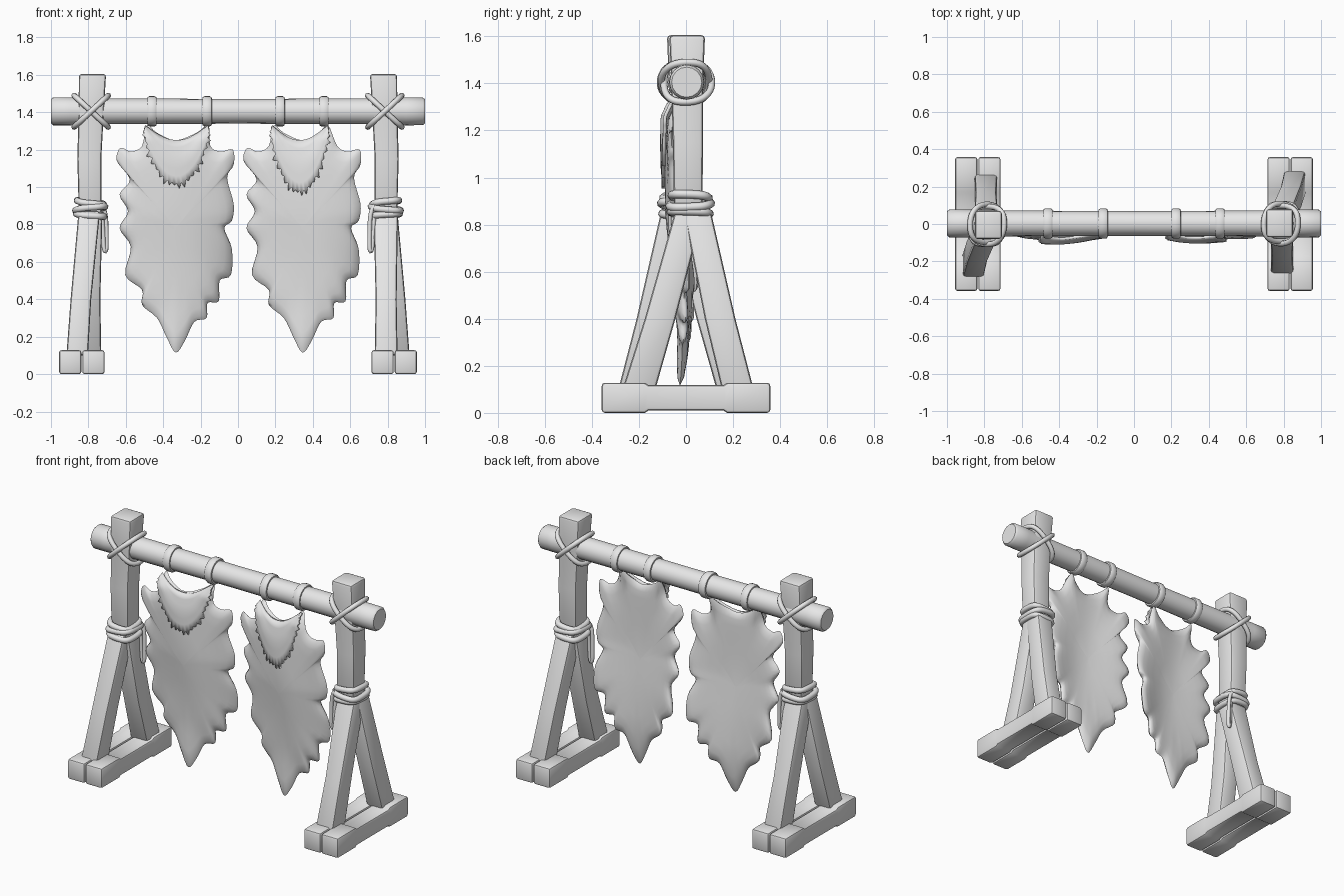
import bpy, bmesh
from math import sin, cos, pi, copysign
from mathutils import Vector

cube = bpy.data.objects.get("Cube")
if cube:
    bpy.data.objects.remove(cube)

grey = bpy.data.materials.new("plain grey")
grey.use_nodes = True
grey.diffuse_color = (0.8, 0.8, 0.8, 1)
grey.node_tree.nodes["Principled BSDF"].inputs["Base Color"].default_value = (0.8, 0.8, 0.8, 1)


def smooth(obj, angle):
    bpy.ops.object.select_all(action='DESELECT')
    obj.select_set(True)
    bpy.context.view_layer.objects.active = obj
    bpy.ops.object.shade_smooth_by_angle(angle=angle)
    return obj


def finish(name, bm, angle=0.75):
    bmesh.ops.recalc_face_normals(bm, faces=bm.faces)
    mesh = bpy.data.meshes.new(name)
    bm.to_mesh(mesh)
    bm.free()
    mesh.materials.append(grey)
    obj = bpy.data.objects.new(name, mesh)
    bpy.context.collection.objects.link(obj)
    return smooth(obj, angle)


def skin(bm, rings):
    """Bridge equal closed loops of points with quads and cap both ends."""
    loops = [[bm.verts.new(p) for p in ring] for ring in rings]
    for a, b in zip(loops, loops[1:]):
        for i in range(len(a)):
            j = (i + 1) % len(a)
            bm.faces.new((a[i], a[j], b[j], b[i]))
    bm.faces.new(loops[0])
    bm.faces.new(loops[-1])


def timber(name, sections, along='z', bevel=0.016):
    """Rounded squared timber lofted through (x, y, z, width, depth)."""
    rings = []
    for x, y, z, a, b in sections:
        ring = []
        for u, v in ((-a, -b), (a, -b), (a, b), (-a, b)):
            d = (u / 2, v / 2, 0) if along == 'z' else (u / 2, 0, v / 2)
            ring.append(Vector((x, y, z)) + Vector(d))
        rings.append(ring)
    bm = bmesh.new()
    skin(bm, rings)
    bmesh.ops.recalc_face_normals(bm, faces=bm.faces)
    bm.normal_update()
    edges = [e for e in bm.edges if e.calc_face_angle(0) > 0.9]
    bmesh.ops.bevel(bm, geom=edges, offset=bevel, segments=2, profile=0.5, affect='EDGES')
    return finish(name, bm)


def rod(name, profile, x0=0, sides=16):
    """Round bar along x at beam height from (x, radius) pairs."""
    rings = [[(x0 + x, 0.003 + r * cos(2 * pi * i / sides), 1.405 + r * sin(2 * pi * i / sides))
              for i in range(sides)] for x, r in profile]
    bm = bmesh.new()
    skin(bm, rings)
    return finish(name, bm)


def rope(name, points, radius, closed=True):
    curve = bpy.data.curves.new(name, 'CURVE')
    curve.dimensions = '3D'
    curve.bevel_depth = radius
    curve.bevel_resolution = 2
    curve.use_fill_caps = True
    curve.resolution_u = 3
    spline = curve.splines.new('NURBS')
    spline.points.add(len(points) - 1)
    for p, co in zip(spline.points, points):
        p.co = (*co, 1)
    spline.use_cyclic_u = closed
    spline.use_endpoint_u = not closed
    curve.materials.append(grey)
    obj = bpy.data.objects.new(name, curve)
    bpy.context.collection.objects.link(obj)
    bpy.ops.object.select_all(action='DESELECT')
    obj.select_set(True)
    bpy.context.view_layer.objects.active = obj
    bpy.ops.object.convert(target='MESH')
    return smooth(bpy.context.object, 1)


def power(v, e):
    return copysign(abs(v) ** e, v)


# Crossbeam and its hanging straps
rod("crossbeam", [(-1, 0.064), (-0.988, 0.075), (-0.9, 0.075), (-0.7, 0.069), (0, 0.066),
                  (0.7, 0.069), (0.9, 0.075), (0.988, 0.074), (1, 0.064)])
for x in (-0.46, -0.165, 0.225, 0.46):
    rod("hanging_strap", [(-0.026, 0.06), (-0.024, 0.075), (-0.014, 0.081),
                          (0.014, 0.081), (0.024, 0.075), (0.026, 0.06)], x, 24)

# One end frame: post, two splayed legs and two foot planks
frame = [
    timber("post", [(0.79, 0.01, 0.82, 0.12, 0.12), (0.795, 0.008, 1.15, 0.128, 0.128),
                    (0.785, 0.005, 1.4, 0.135, 0.135), (0.778, 0.005, 1.605, 0.145, 0.152)]),
    timber("front_leg", [(0.792, -0.2, 0.1, 0.122, 0.14), (0.792, -0.11, 0.4, 0.112, 0.13),
                         (0.79, 0.018, 0.87, 0.13, 0.12)]),
    timber("back_leg", [(0.86, 0.22, 0.1, 0.115, 0.135), (0.84, 0.145, 0.4, 0.11, 0.13),
                        (0.795, 0.045, 0.87, 0.115, 0.115)]),
]
for x in (0.773, 0.897):
    plank = [(x, s * y, 0.064, 0.119, 0.128 - 2 * cut)
             for s, y, cut in ((-1, 0.358, 0), (-1, 0.175, 0), (-1, 0.16, 0.01),
                               (1, 0.16, 0.01), (1, 0.175, 0), (1, 0.358, 0))]
    frame.append(timber("foot_plank", plank, 'y', 0.013))

# Crossed lashing where the post meets the beam
turns = [2 * pi * i / 24 for i in range(24)]
for s in (-1, 1):
    loop = [(0.785 + 0.092 * power(cos(t), 0.85), 0.002 + 0.102 * power(sin(t), 0.8) + s * 0.006 * cos(2 * t),
             1.405 + s * 0.085 * power(cos(t), 0.85)) for t in turns]
    frame.append(rope("cross_lashing", loop, 0.015))

# Coiled binding above the legs, with a hanging loose end
for z, tilt, grow in ((0.85, 0.008, 0), (0.885, -0.012, 0.005), (0.918, 0.012, -0.004)):
    loop = [(0.79 + (0.075 + grow) * power(cos(t), 0.6), 0.018 + (0.083 + grow) * power(sin(t), 0.6),
             z + tilt * cos(t + 0.5)) for t in turns]
    frame.append(rope("leg_binding", loop, 0.018))
frame.append(rope("loose_rope_end", [(0.73, -0.06, 0.9), (0.705, -0.065, 0.88), (0.705, -0.06, 0.76),
                                     (0.7, -0.06, 0.65), (0.722, -0.055, 0.65),
                                     (0.72, -0.055, 0.78), (0.73, -0.05, 0.86)], 0.012, False))

# Opposite end frame, turned half way round
for obj in frame:
    twin = obj.copy()
    twin.rotation_euler.z = pi
    bpy.context.collection.objects.link(twin)

# Ragged hide outline: neck, one side, tail tip, other side
OUTLINE = [(-.155, 1.33), (-.1, 1.29), (0, 1.25), (.11, 1.29), (.175, 1.33), (.185, 1.22),
           (.24, 1.19), (.305, 1.2), (.31, 1.12), (.275, 1.05), (.31, .91), (.3, .82),
           (.26, .78), (.3, .67), (.295, .53), (.235, .5), (.23, .39), (.17, .38),
           (.165, .3), (.1, .28), (.05, .18), (0, .115), (-.05, .2), (-.1, .3),
           (-.18, .37), (-.18, .45), (-.27, .53), (-.24, .68), (-.3, .78), (-.255, .87),
           (-.3, .96), (-.245, 1.04), (-.315, 1.14), (-.295, 1.21), (-.24, 1.19), (-.18, 1.22)]
HANG = [(0.1, -.03), (.35, -.015), (.6, -.03), (.85, -.055), (1.15, -.06), (1.26, -.055), (1.34, -.015)]


def hang_y(x, z, lean):
    """Depth of the hanging hide's middle layer."""
    y = HANG[-1][1]
    for (z0, y0), (z1, y1) in zip(HANG, HANG[1:]):
        if z <= z1:
            y = y0 + (y1 - y0) * max(0, (z - z0) / (z1 - z0))
            break
    return y + (0.9 - 0.6 * z) * x * x - lean * x + 0.006 * sin(14 * x + 5 * z)


def spline_loop(pts, steps=4):
    out, n = [], len(pts)
    for i in range(n):
        a, b, c, d = (Vector(pts[(i + k) % n]) for k in (-1, 0, 1, 2))
        for k in range(steps):
            t = k / steps
            out.append(b + ((c - a) * t + (2 * a - 5 * b + 4 * c - d) * t * t
                            + (3 * b - a - 3 * c + d) * t ** 3) * 0.5)
    return out


def hide(cx, right_scale, drop, lean):
    pts = [(x * right_scale if x > 0 and z > 1.24 else x, z) for x, z in OUTLINE]
    loop = spline_loop(pts)
    mid = Vector((0, 0.78))
    scales = (0.03, 0.25, 0.45, 0.65, 0.8, 0.9, 0.97, 1)
    rings = []
    for side, order in ((-1, scales), (1, scales[-2::-1])):
        for s in order:
            puff = side * 0.026 * (1 - s ** 10) ** 0.5
            ring = []
            for p in loop:
                d = p - mid
                oval = d / Vector((d.x / 0.27, d.y / 0.5)).length
                q = mid + oval.lerp(d, s ** 3) * s
                ring.append((cx + q.x, hang_y(q.x, q.y, lean) + puff, q.y))
            rings.append(ring)
    bm = bmesh.new()
    skin(bm, rings)
    finish("hide", bm, 1.2)

    # Folded neck flap with a jagged lower edge
    left, right = pts[0][0] - 0.01, pts[4][0]
    n, rows = 44, 6
    bm = bmesh.new()
    grid = []
    for i in range(n + 1):
        t = i / n
        wave = max(0, sin(pi * t))
        top = Vector((left + (right - left) * t, 1.325 - 0.075 * wave))
        low = Vector(((left + right) / 2 - (right - left) * 0.51 * cos(pi * t), 1.3 - drop * wave ** 1.6))
        length = wave ** 0.5 * (0.022 + 0.012 * sin(i * 2.3)) if i % 2 else 0
        fur = (low - Vector((0, 1.25))).normalized() * length
        column = []
        for r in range(rows + 1):
            k = r / rows
            p = top.lerp(low, k) + (fur if r == rows else Vector((0, 0)))
            y = hang_y(p.x, p.y, lean) - 0.018 - 0.016 * min(1, 2 * k)
            column.append(bm.verts.new((cx + p.x, y, p.y)))
        grid.append(column)
    for a, b in zip(grid, grid[1:]):
        for r in range(rows):
            bm.faces.new((a[r], b[r], b[r + 1], a[r + 1]))
    flap = finish("neck_flap", bm, 0.8)
    thick = flap.modifiers.new("thickness", 'SOLIDIFY')
    thick.thickness = 0.014
    thick.offset = 0


hide(-0.333, 1, 0.28, -0.06)
hide(0.345, 0.78, 0.32, 0.06)
